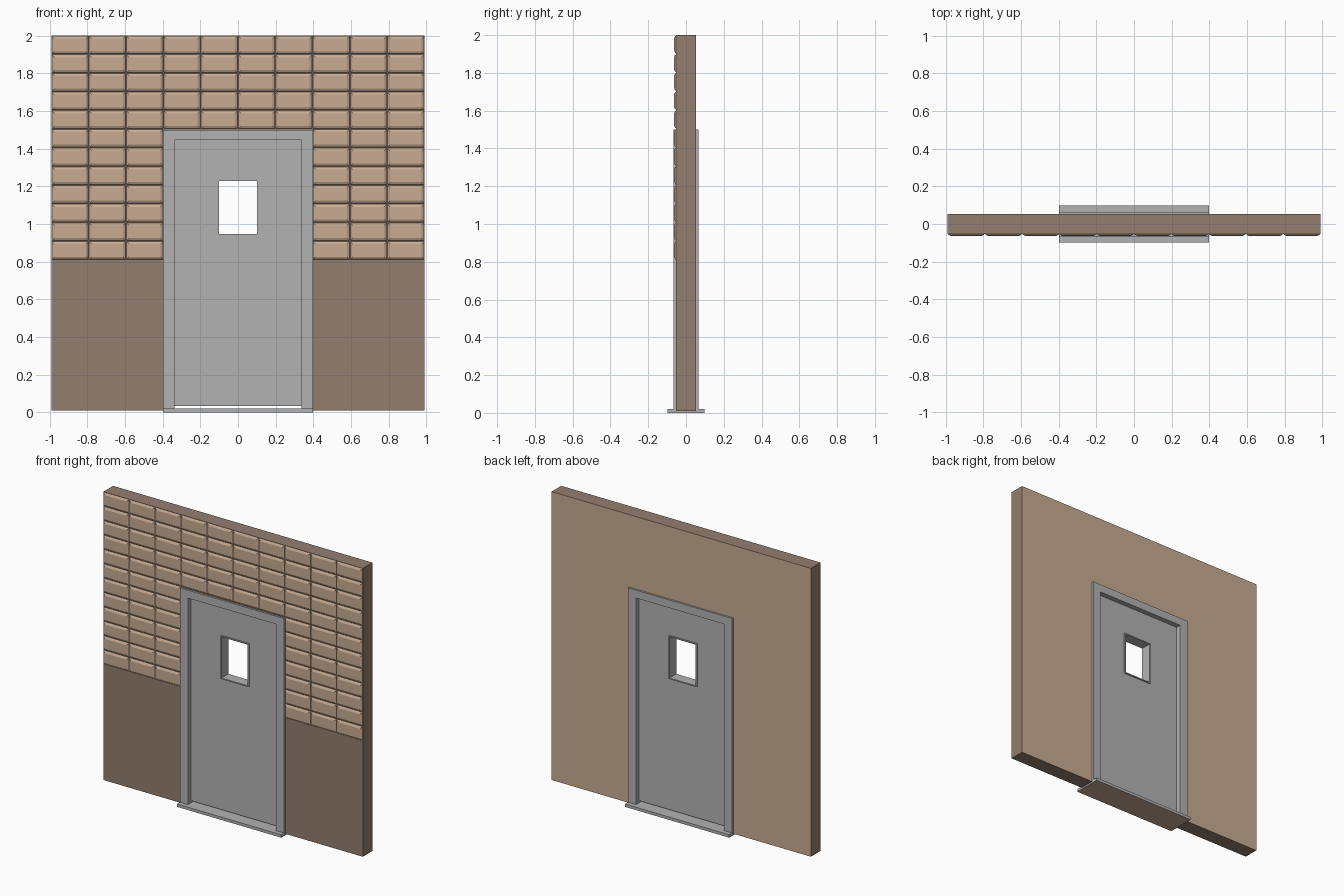
import bpy, bmesh

if "Cube" in bpy.data.objects:
    bpy.data.objects.remove(bpy.data.objects["Cube"])


def material(name, rgb):
    m = bpy.data.materials.new(name)
    m.diffuse_color = (*rgb, 1)
    m.use_nodes = True
    m.node_tree.nodes["Principled BSDF"].inputs["Base Color"].default_value = m.diffuse_color
    return m


DARK = material("dark_brown", (0.29, 0.21, 0.16))
LIGHT = material("light_brown", (0.58, 0.41, 0.29))
GREY = material("grey", (0.45, 0.45, 0.45))


def finish(name, bm, mats):
    bmesh.ops.recalc_face_normals(bm, faces=bm.faces)
    me = bpy.data.meshes.new(name)
    for m in mats:
        me.materials.append(m)
    bm.normal_update()
    bm.to_mesh(me)
    bm.free()
    ob = bpy.data.objects.new(name, me)
    bpy.context.collection.objects.link(ob)
    return ob


def extrude_outline(bm, pts, y0, y1):
    """Extrude an x-z outline from y0 to y1."""
    f = bm.faces.new([bm.verts.new((x, y0, z)) for x, z in pts])
    r = bmesh.ops.extrude_face_region(bm, geom=[f])
    bmesh.ops.translate(bm, vec=(0, y1 - y0, 0),
                        verts=[v for v in r["geom"] if isinstance(v, bmesh.types.BMVert)])
    if f.is_valid is False or len(f.link_loops if hasattr(f, "link_loops") else f.loops) == 0:
        return
    bm.normal_update()


def arch(w, top, wi, topi, z0):
    """Upside-down U outline: outer half width and top, inner half width and top."""
    return [(-w, z0), (-w, top), (w, top), (w, z0), (wi, z0), (wi, topi), (-wi, topi), (-wi, z0)]


def ring(bm, outer, inner, y0, y1):
    """Rectangular slab with a rectangular hole; boxes are (x0, x1, z0, z1)."""
    def loop(b, y):
        a, c, d, e = b
        return [bm.verts.new(p) for p in ((a, y, d), (c, y, d), (c, y, e), (a, y, e))]
    loops = [loop(outer, y0), loop(outer, y1), loop(inner, y1), loop(inner, y0)]
    for i in range(4):
        p, q = loops[i], loops[(i + 1) % 4]
        for k in range(4):
            n = (k + 1) % 4
            bm.faces.new((p[k], p[n], q[n], q[k]))


W, YF, YB = 0.99, -0.053, 0.052

# Wall with doorway: dark, with a light back face
bm = bmesh.new()
extrude_outline(bm, arch(W, 2.0, 0.36, 1.47, 0.01), YF, YB)
bmesh.ops.recalc_face_normals(bm, faces=bm.faces)
for f in bm.faces:
    if f.normal.y > 0.9:
        f.material_index = 1
finish("wall", bm, [DARK, LIGHT])

# Bevelled tiles on the upper front, skipping the doorway
bm = bmesh.new()
cw, rh = 2 * W / 10, 1.19 / 12


def rect(x0, x1, z0, z1, y):
    return [bm.verts.new(p) for p in ((x0, y, z0), (x1, y, z0), (x1, y, z1), (x0, y, z1))]


for r in range(12):
    for c in range(10):
        if r >= 5 and 3 <= c <= 6:
            continue
        x0, z1 = -W + c * cw, 2.0 - r * rh
        x1, z0 = x0 + cw, z1 - rh
        loops = [rect(x0 + i, x1 - i, z0 + i, z1 - i, y)
                 for i, y in ((0.002, YF), (0.006, YF - 0.005), (0.016, YF - 0.01))]
        for a, b in zip(loops, loops[1:]):
            for k in range(4):
                n = (k + 1) % 4
                bm.faces.new((a[k], a[n], b[n], b[k]))
        bm.faces.new(loops[-1])
tiles = finish("wall_tiles", bm, [LIGHT])
for p in tiles.data.polygons:
    if p.normal.y > 0.01:
        p.flip()

# Door frame
bm = bmesh.new()
extrude_outline(bm, arch(0.398, 1.5, 0.336, 1.445, 0.02), -0.066, 0.065)
finish("door_frame", bm, [GREY])

# Door leaf with window hole, leaving a gap above the threshold
window = (-0.108, 0.108, 0.938, 1.237)
bm = bmesh.new()
ring(bm, (-0.336, 0.336, 0.033, 1.445), window, -0.03, 0.03)
finish("door_leaf", bm, [GREY])

# Window trim
bm = bmesh.new()
ring(bm, window, (-0.1, 0.1, 0.946, 1.229), -0.037, 0.037)
finish("window_trim", bm, [GREY])

# Threshold plate with brown underside
bm = bmesh.new()
extrude_outline(bm, [(-0.398, 0), (0.398, 0), (0.398, 0.02), (-0.398, 0.02)], -0.097, 0.097)
bmesh.ops.recalc_face_normals(bm, faces=bm.faces)
for f in bm.faces:
    if f.normal.z < -0.9:
        f.material_index = 1
finish("threshold", bm, [GREY, LIGHT])
